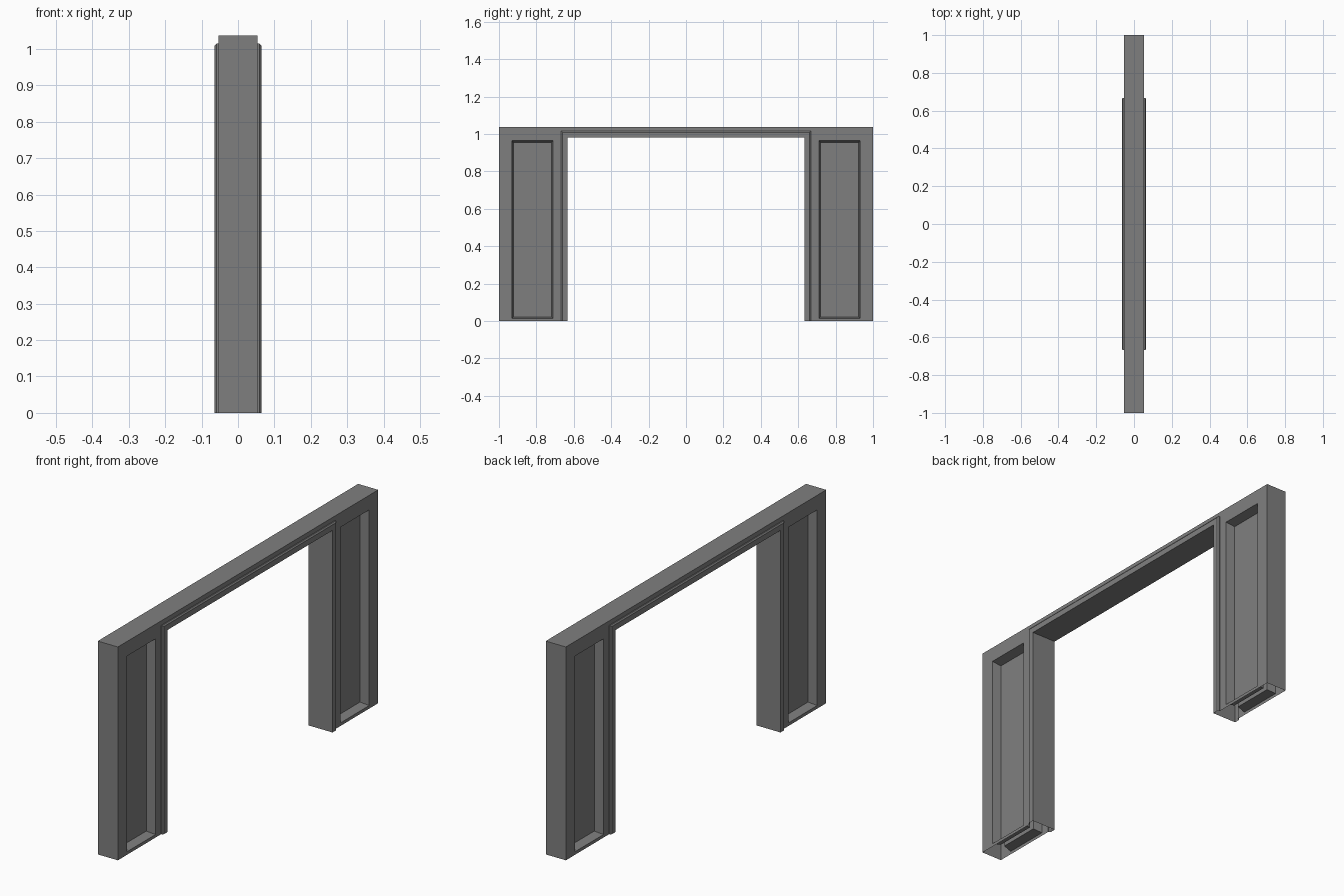
import bpy

if "Cube" in bpy.data.objects:
    bpy.data.objects.remove(bpy.data.objects["Cube"])

X = 0.054          # half thickness of the wall
TOP = 1.037        # wall height
IN_Y, IN_Z = 0.634, 0.982   # clear opening
LIP = 0.033        # width of the opening trim

grey = bpy.data.materials.new("dark_grey")
grey.diffuse_color = (0.213, 0.213, 0.213, 1)
grey.use_nodes = True
grey.node_tree.nodes["Principled BSDF"].inputs["Base Color"].default_value = grey.diffuse_color


def quarter_part(name, quads):
    """Build the +x +y quarter from quads and mirror it to all sides."""
    verts = [p for q in quads for p in q]
    faces = [tuple(range(i, i + 4)) for i in range(0, len(verts), 4)]
    mesh = bpy.data.meshes.new(name)
    mesh.from_pydata(verts, [], faces)
    mesh.materials.append(grey)
    obj = bpy.data.objects.new(name, mesh)
    bpy.context.collection.objects.link(obj)
    weld = obj.modifiers.new("weld", 'WELD')
    weld.merge_threshold = 0.0001
    mirror = obj.modifiers.new("mirror", 'MIRROR')
    mirror.use_axis = (True, True, False)
    mirror.merge_threshold = 0.0001
    return obj


def rect(x, y0, y1, z0, z1):
    """Rectangle facing +x, counter-clockwise."""
    return [(x, y0, z0), (x, y1, z0), (x, y1, z1), (x, y0, z1)]


def ring(outer, inner):
    """Four quads joining two rectangles."""
    return [[outer[i], outer[(i + 1) % 4], inner[(i + 1) % 4], inner[i]]
            for i in range(4)]


# Wall shell: leg face with a deep recessed panel, header, end and top
edge = IN_Y + LIP
leg = rect(X, edge, 1.0, 0.0, TOP)
mouth = rect(X, 0.711, 0.931, 0.015, 0.966)
floor = rect(0.010, 0.719, 0.923, 0.023, 0.955)
wall = ring(leg, mouth) + ring(mouth, floor) + [floor]
wall.append(rect(X, 0.0, edge, IN_Z + LIP, TOP))
wall.append([(X, 1, 0), (0, 1, 0), (0, 1, TOP), (X, 1, TOP)])
wall.append([(0, 0, TOP), (X, 0, TOP), (X, 1, TOP), (0, 1, TOP)])
quarter_part("wall_frame", wall)

# Opening trim: chamfered profile (offset, x) swept round the opening
profile = [(LIP, X), (LIP, 0.059), (LIP - 0.006, 0.064), (0, 0.064), (0, 0)]


def path(d, x):
    return [(x, IN_Y + d, 0), (x, IN_Y + d, IN_Z + d), (x, 0, IN_Z + d)]


trim = []
for a, b in zip(profile, profile[1:]):
    pa, pb = path(*a), path(*b)
    for i in range(2):
        trim.append([pa[i], pa[i + 1], pb[i + 1], pb[i]])
quarter_part("opening_trim", trim)
